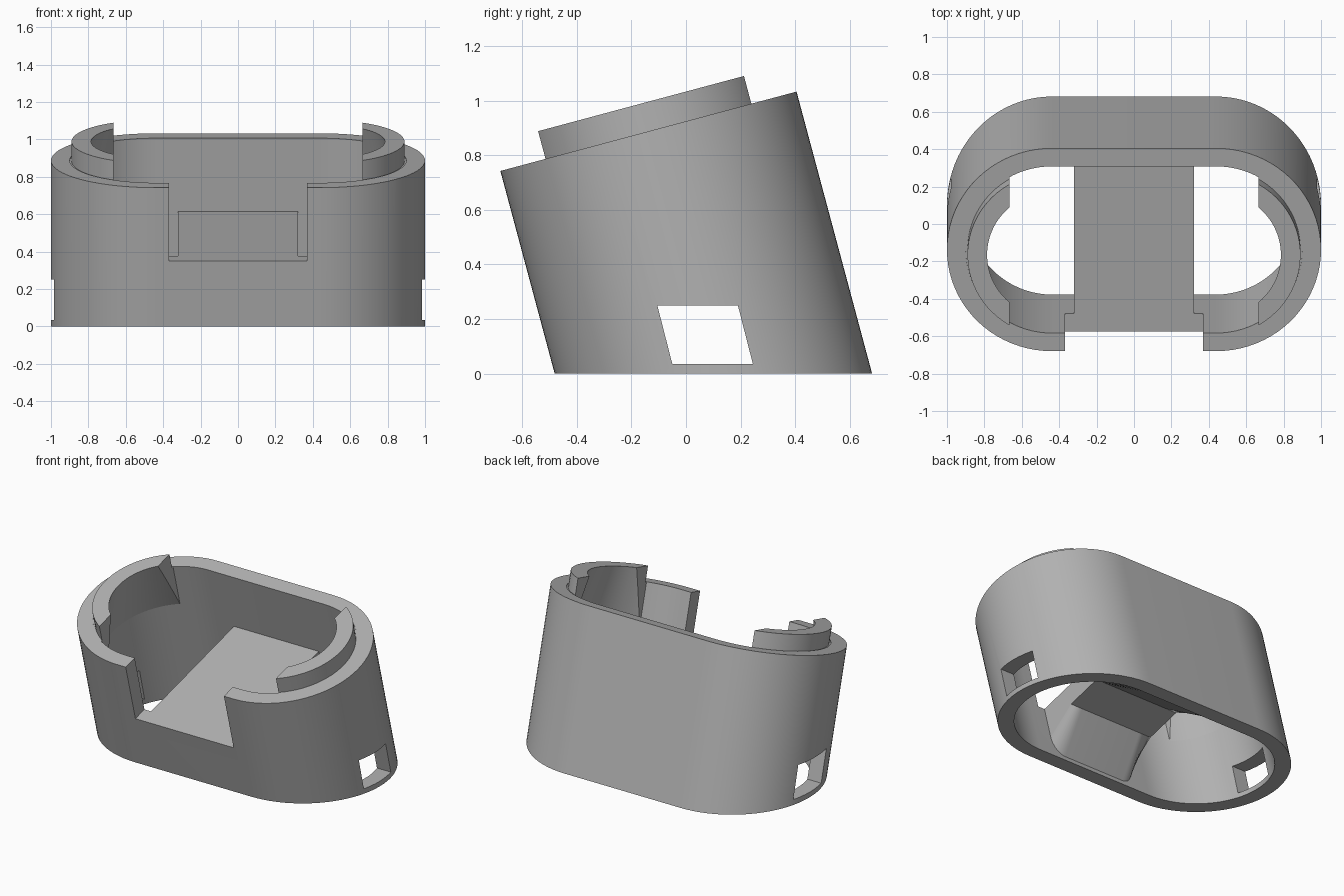
import bpy, bmesh, math
from mathutils import Matrix, Vector

if "Cube" in bpy.data.objects:
    bpy.data.objects.remove(bpy.data.objects["Cube"], do_unlink=True)

# One plain grey for the whole print
grey = bpy.data.materials.new("plain_grey")
grey.use_nodes = True
colour = (0.45, 0.45, 0.45, 1)
grey.diffuse_color = colour
grey.node_tree.nodes["Principled BSDF"].inputs["Base Color"].default_value = colour

# Frame leaning forward, with its origin at the middle of the top rim
LEAN = Matrix.Translation((0, -0.1375, 0.8875)) @ Matrix.Rotation(math.radians(15), 4, "X")
HALF = 0.4385          # half the straight length of the oval
OUTER, INNER = 0.5615, 0.4615
DECK = -0.405          # height of the shelf in the leaning frame


def finish(name, bm, matrix=LEAN):
    bm.transform(matrix)
    bmesh.ops.recalc_face_normals(bm, faces=bm.faces[:])
    mesh = bpy.data.meshes.new(name)
    bm.to_mesh(mesh)
    bm.free()
    mesh.materials.append(grey)
    ob = bpy.data.objects.new(name, mesh)
    bpy.context.collection.objects.link(ob)
    return ob


def oval(radius, z, steps=40):
    points = []
    for side in (1, -1):
        for i in range(steps + 1):
            a = math.pi * i / steps - math.pi / 2
            points.append((side * (HALF + radius * math.cos(a)), side * radius * math.sin(a), z))
    return points


def oval_ring(name, profile):
    """Sweep a closed (radius, height) profile around the oval."""
    bm = bmesh.new()
    loops = [[bm.verts.new(p) for p in oval(r, z)] for r, z in profile]
    for k, a in enumerate(loops):
        b = loops[(k + 1) % len(loops)]
        for i in range(len(a)):
            j = (i + 1) % len(a)
            bm.faces.new((a[i], a[j], b[j], b[i]))
    return finish(name, bm)


def slab(profile, half_width):
    """Extrude a closed (y, z) profile along x."""
    bm = bmesh.new()
    face = bm.faces.new([bm.verts.new((-half_width, y, z)) for y, z in profile])
    moved = bmesh.ops.extrude_face_region(bm, geom=[face])["geom"]
    bmesh.ops.translate(bm, verts=[v for v in moved if isinstance(v, bmesh.types.BMVert)],
                        vec=Vector((2 * half_width, 0, 0)))
    return bm


def box(y0, y1, z0, z1):
    return [(y0, z0), (y1, z0), (y1, z1), (y0, z1)]


def cut(ob, cutter):
    cutter.hide_render = True
    mod = ob.modifiers.new("cut", "BOOLEAN")
    mod.operation, mod.solver, mod.object = "DIFFERENCE", "EXACT", cutter
    with bpy.context.temp_override(object=ob, active_object=ob, selected_objects=[ob]):
        bpy.ops.object.modifier_apply(modifier=mod.name)
    bpy.data.objects.remove(cutter, do_unlink=True)


# Leaning oval sleeve, open at both ends and cut level at the base
sleeve = oval_ring("sleeve", [(OUTER, 0), (INNER, 0), (INNER, -1.5), (OUTER, -1.5)])
cut(sleeve, finish("base_cutter", slab(box(-2, 2, -2, 0), 2), Matrix()))
cut(sleeve, finish("notch_cutter", slab(box(-0.7, -0.3, DECK, 0.3), 0.37)))
window = [(-0.05, 0.035), (0.245, 0.035), (0.19, 0.25), (-0.105, 0.25)]
cut(sleeve, finish("window_cutter", slab(window, 1.5), Matrix()))

# Raised lip at both ends, tapering into the wall below
lip = oval_ring("end_lips", [(0.4515, 0.105), (0.347, 0.105), (0.464, -0.3),
                             (0.464, -0.004), (0.4515, -0.004)])
cut(lip, finish("lip_cutter", slab(box(-1, 1, -1, 1), 0.665)))

# Shelf across the middle with sloping, rounded supports under each end
shelf_bm = slab([(-0.463, DECK), (-0.463, -0.765), (-0.235, -0.546),
                 (0.02, -0.546), (0.463, -1.0), (0.463, DECK)], 0.32)
slopes = []
for e in shelf_bm.edges:
    d = e.verts[1].co - e.verts[0].co
    if abs(d.x) < 0.01 and abs(d.y) > 0.1 and abs(d.z) > 0.1:
        slopes.append(e)
bmesh.ops.bevel(shelf_bm, geom=slopes, offset=0.1, segments=8, profile=0.5,
                affect="EDGES", clamp_overlap=True)
shelf = finish("shelf", shelf_bm)

# Smooth curved walls, keep edges crisp
for ob in (sleeve, lip, shelf):
    bpy.ops.object.select_all(action="DESELECT")
    ob.select_set(True)
    bpy.context.view_layer.objects.active = ob
    bpy.ops.object.shade_smooth_by_angle(angle=math.radians(30))
